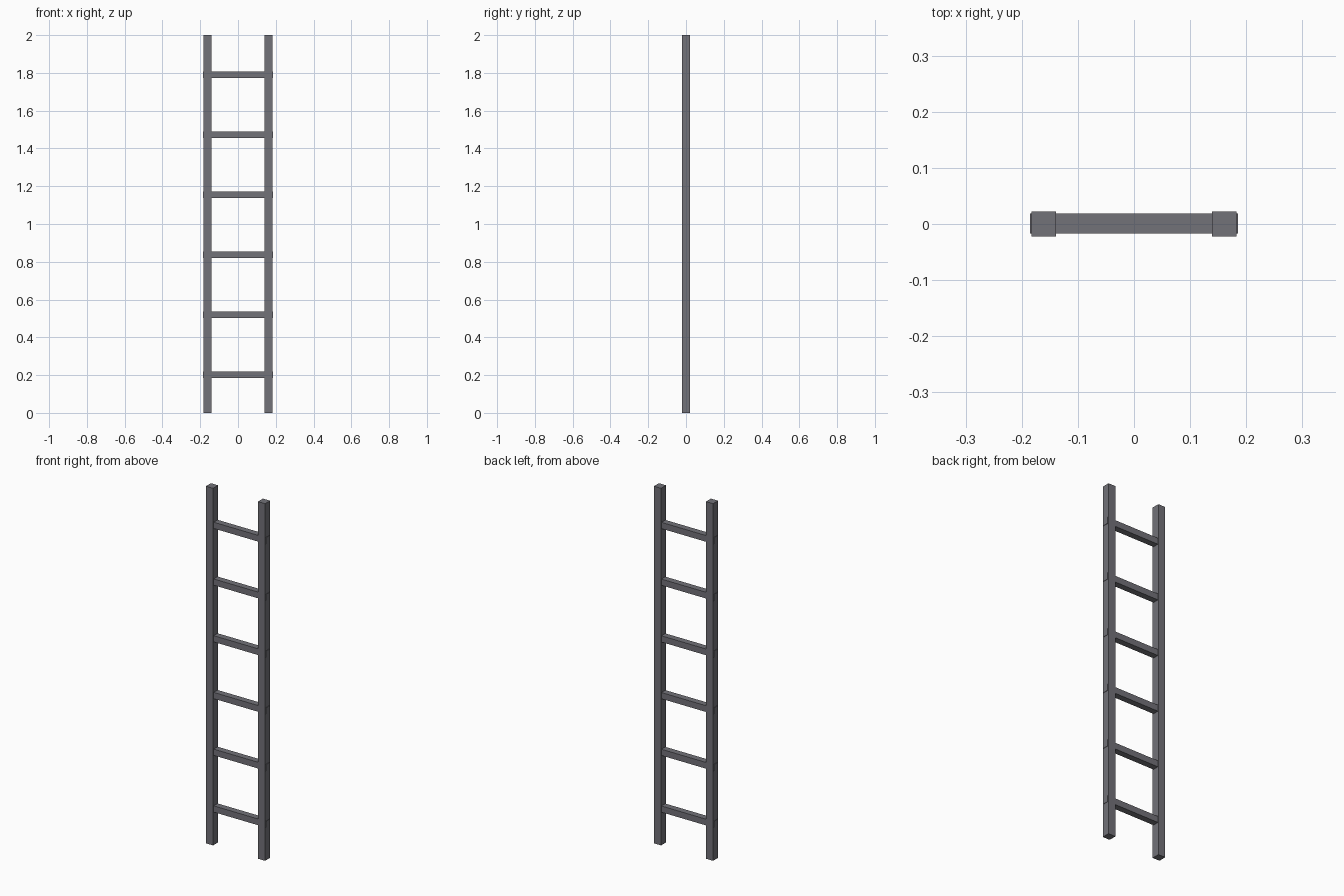
import bpy

if "Cube" in bpy.data.objects:
    bpy.data.objects.remove(bpy.data.objects["Cube"])

# One dark grey for the whole ladder
grey = bpy.data.materials.new("dark_grey")
grey.diffuse_color = (0.17, 0.168, 0.19, 1.0)
grey.use_nodes = True
grey.node_tree.nodes["Principled BSDF"].inputs["Base Color"].default_value = grey.diffuse_color


def box(name, centre, size):
    bpy.ops.mesh.primitive_cube_add(size=1, location=centre)
    ob = bpy.context.object
    ob.name = name
    ob.scale = size
    bpy.ops.object.transform_apply(location=False, rotation=False, scale=True)
    ob.data.materials.append(grey)
    return ob


# Side rails
for side, label in ((-1, "left"), (1, "right")):
    box(f"{label}_rail", (side * 0.161, 0, 1.0), (0.044, 0.044, 2.0))

# Rungs, passing through the rails and poking out slightly
for i in range(6):
    box(f"rung_{i + 1}", (0, 0.001, 0.202 + i * 0.3177), (0.37, 0.035, 0.035))
